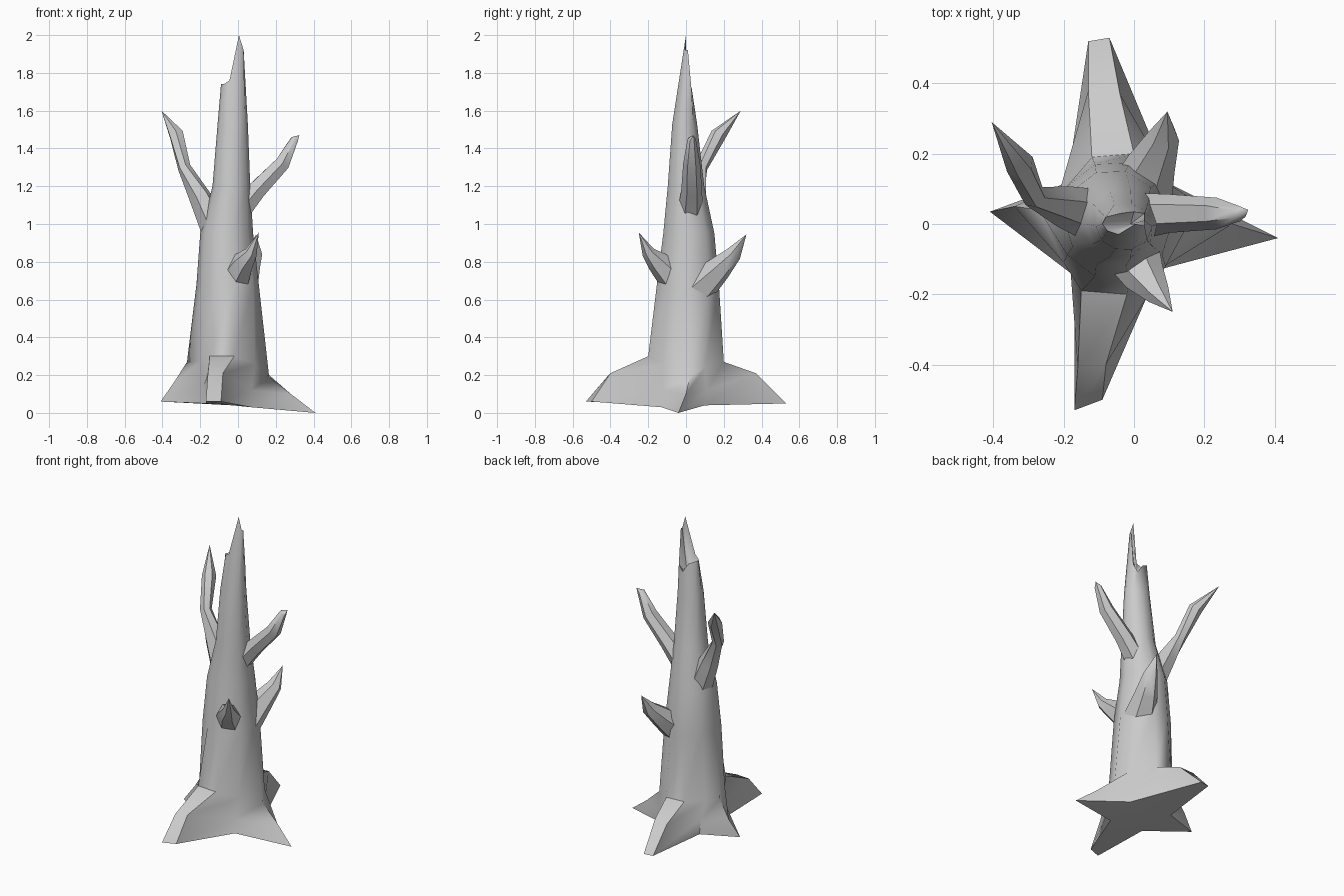
import bpy, bmesh
from math import cos, sin, radians
from mathutils import Vector

cube = bpy.data.objects.get("Cube")
if cube:
    bpy.data.objects.remove(cube, do_unlink=True)

wood = bpy.data.materials.new("weathered_grey_wood")
wood.use_nodes = True
wood.diffuse_color = (0.6, 0.6, 0.6, 1)
wood.node_tree.nodes["Principled BSDF"].inputs["Base Color"].default_value = wood.diffuse_color


def loft(name, rings, start, end):
    """Skin a stack of equal-sized rings and close both ends with a fan to a point."""
    bm = bmesh.new()
    loops = [[bm.verts.new(point) for point in ring] for ring in rings]
    count = len(loops[0])
    for lower, upper in zip(loops, loops[1:]):
        for i in range(count):
            j = (i + 1) % count
            bm.faces.new((lower[i], lower[j], upper[j], upper[i]))
    first, last = bm.verts.new(start), bm.verts.new(end)
    for i in range(count):
        j = (i + 1) % count
        bm.faces.new((first, loops[0][j], loops[0][i]))
        bm.faces.new((last, loops[-1][i], loops[-1][j]))
    bmesh.ops.recalc_face_normals(bm, faces=bm.faces)
    mesh = bpy.data.meshes.new(name)
    bm.to_mesh(mesh)
    bm.free()
    mesh.materials.append(wood)
    obj = bpy.data.objects.new(name, mesh)
    bpy.context.collection.objects.link(obj)
    bpy.ops.object.select_all(action="DESELECT")
    obj.select_set(True)
    bpy.context.view_layer.objects.active = obj
    bpy.ops.object.shade_smooth_by_angle(angle=radians(55))
    return obj


def ellipse(cx, cy, rx, ry, z, angles):
    return [(cx + rx * cos(radians(a)), cy + ry * sin(radians(a)), z) for a in angles]


def branch(name, path, tip, sides=6):
    """Tapered limb along a path of (centre, radius) pairs, ending in a point."""
    centres = [Vector(c) for c, r in path] + [Vector(tip)]
    rings = []
    for i, (c, radius) in enumerate(path):
        along = (centres[i + 1] - centres[max(i - 1, 0)]).normalized()
        side = along.cross(Vector((0, 0, 1))).normalized()
        up = side.cross(along)
        rings.append([centres[i] + radius * (side * cos(radians(a)) + up * sin(radians(a)))
                      for a in range(0, 360, 360 // sides)])
    return loft(name, rings, centres[0], centres[-1])


# Trunk columns run anticlockwise from the +x root; the wide roots own two columns
columns = (0, 40, 75, 110, 145, 180, 215, 250, 285, 325)

# Flared roots: star rim on the ground, root backs, then the foot of the trunk
root_rim = [(.41, -.04, 0), (.11, .1, .04), (-.07, .53, .05), (-.13, .52, .05), (-.18, .12, .05),
            (-.41, .035, .06), (-.17, -.13, .05), (-.17, -.53, .06), (-.09, -.5, .06), (.07, -.13, .03)]
root_back = [(.28, 0, .1), (.11, .11, .12), (-.04, .37, .21), (-.13, .38, .2), (-.19, .12, .15),
             (-.34, .05, .16), (-.18, -.14, .15), (-.16, -.41, .2), (-.08, -.4, .21), (.07, -.13, .12)]
foot = [(.165, .02, .19), (.12, .1, .24), (0, .2, .27), (-.12, .19, .27), (-.21, .1, .27),
        (-.27, .04, .27), (-.2, -.11, .27), (-.15, -.19, .3), (-.02, -.2, .3), (.09, -.12, .26)]

# Splintered top: a tall spike beside a lower broken edge around a hollow
splinter = [(.03, .01, 1.92), (.03, .03, 1.7), (0, .035, 1.66), (-.04, .03, 1.72), (-.08, .02, 1.74),
            (-.09, 0, 1.74), (-.075, -.02, 1.74), (-.045, -.03, 1.76), (.005, 0, 2), (.03, -.005, 1.92)]

shaft = [ellipse(*ring, columns) for ring in (
    (-.055, .01, .165, .17, .68),
    (-.06, .015, .14, .14, .95),
    (-.035, 0, .1, .1, 1.2),
    (-.028, -.007, .08, .068, 1.53))]
loft("trunk_with_roots", [root_rim, root_back, foot, *shaft, splinter],
     (-.03, 0, .04), (-.01, 0, 1.62))

# Broken limbs
branch("upper_branch_right", [((-.1, .02, .92), .08), ((-.2, .05, 1.14), .06),
                              ((-.285, .08, 1.3), .035), ((-.325, .17, 1.47), .042)],
       (-.405, .29, 1.6))
branch("upper_branch_left", [((-.02, .02, 1.04), .07), ((.1, .03, 1.18), .055),
                             ((.235, .03, 1.32), .045), ((.3, .03, 1.45), .022)],
       (.325, .04, 1.47))
branch("front_branch", [((-.02, -.05, .7), .09), ((.03, -.15, .8), .06),
                        ((.07, -.2, .85), .035)], (.11, -.25, .955))
branch("back_branch", [((.01, .06, .66), .1), ((.05, .17, .76), .07),
                       ((.085, .25, .84), .045)], (.095, .32, .945))
